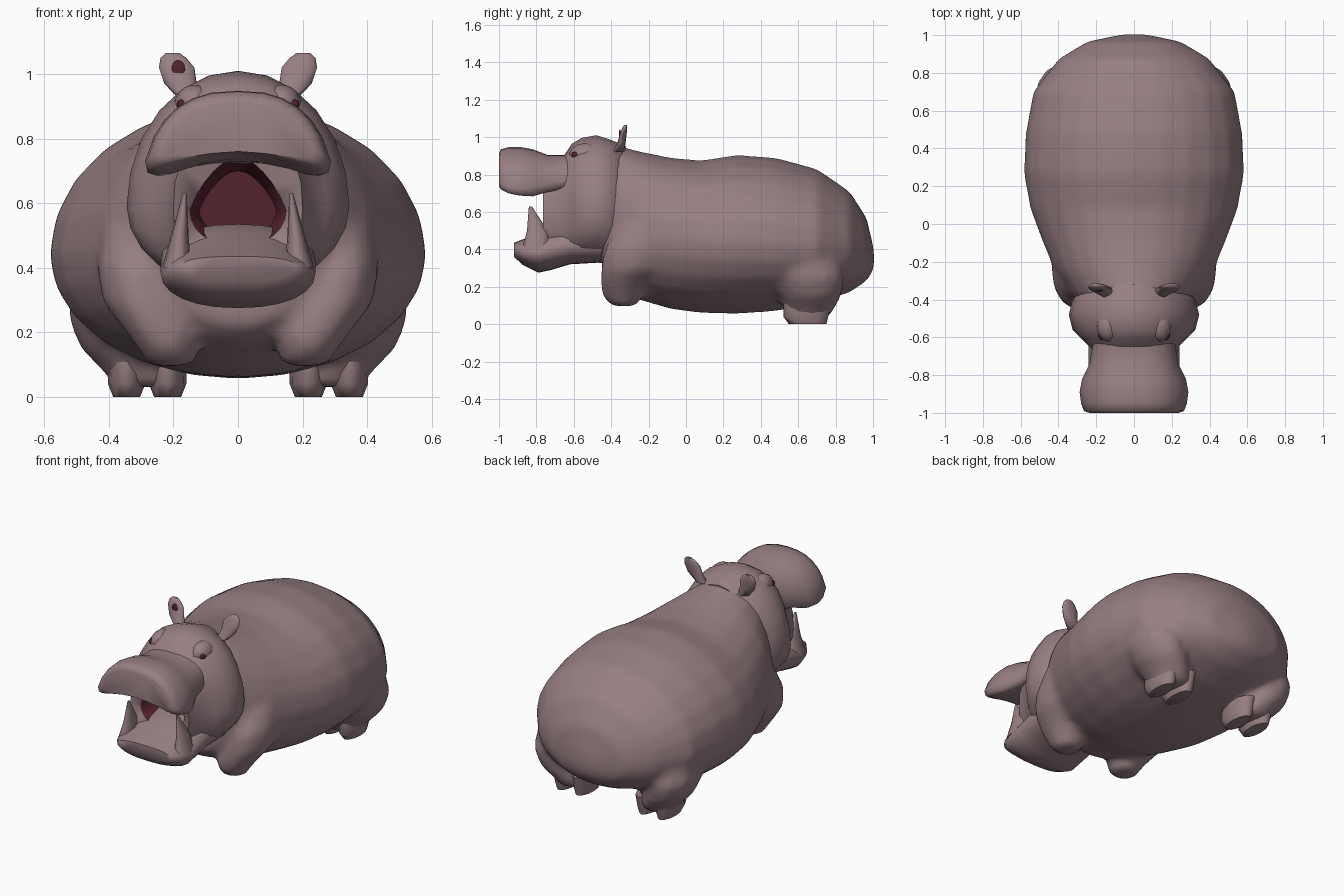
import bpy, bmesh, math
from mathutils import Vector


def material(name, rgb):
    m = bpy.data.materials.new(name)
    m.diffuse_color = (*rgb, 1)
    return m


HIDE = material("mauve hide", (0.31, 0.212, 0.226))
MAROON = material("dark maroon", (0.085, 0.016, 0.027))


def skin(name, rings, mat=HIDE, mirror=False, inner_from=None, angle=60):
    """Bridge a list of point rings into a closed, smooth shaded part."""
    bm = bmesh.new()
    for sx in ((1, -1) if mirror else (1,)):
        vs = [[bm.verts.new((p.x * sx, p.y, p.z)) for p in r] for r in rings]
        n = len(vs[0])
        for k in range(len(vs) - 1):
            for i in range(n):
                j = (i + 1) % n
                f = bm.faces.new((vs[k][i], vs[k][j], vs[k + 1][j], vs[k + 1][i]))
                if inner_from is not None and k >= inner_from:
                    f.material_index = 1
        bm.faces.new(vs[0])
        end = bm.faces.new(vs[-1])
        if inner_from is not None:
            end.material_index = 1
    bmesh.ops.recalc_face_normals(bm, faces=bm.faces)
    me = bpy.data.meshes.new(name)
    bm.to_mesh(me)
    bm.free()
    ob = bpy.data.objects.new(name, me)
    bpy.context.collection.objects.link(ob)
    me.materials.append(mat)
    if inner_from is not None:
        me.materials.append(MAROON)
    bpy.ops.object.select_all(action='DESELECT')
    ob.select_set(True)
    bpy.context.view_layer.objects.active = ob
    bpy.ops.object.shade_smooth_by_angle(angle=math.radians(angle))
    return ob


def section(y, hw, zw, top, bot, p=2.0, arch=0.0, taper=0.0, n=24):
    """Cross-section at y: widest at zw, underside arched, narrowing upwards."""
    pts = []
    for i in range(n):
        a = 2 * math.pi * i / n
        c, s = math.cos(a), math.sin(a)
        x = hw * math.copysign(abs(c) ** (2 / p), c)
        h = abs(s) ** (2 / p)
        z = zw + h * (top - zw) if s >= 0 else zw - h * (zw - bot)
        if s < 0:
            z += arch * (1 - (x / hw) ** 2)
        else:
            x *= 1 - taper * h
        pts.append(Vector((x, y, z)))
    return pts


def disc(z, cx, cy, rx, ry, n=12):
    return [Vector((cx + rx * math.cos(2 * math.pi * i / n),
                    cy + ry * math.sin(2 * math.pi * i / n), z)) for i in range(n)]


def ball(name, loc, size, mat=HIDE, mirror=True):
    cx, cy, cz = loc
    rings = []
    for k in range(9):
        a = math.pi * (0.03 + 0.94 * k / 8)
        rings.append(disc(cz + size[2] * math.cos(a), cx, cy,
                          size[0] * math.sin(a), size[1] * math.sin(a)))
    return skin(name, rings, mat, mirror)


# Barrel body with chest and rump
body = skin("body", [section(*r) for r in (
    (1.005, 0.06, 0.34, 0.40, 0.29), (0.965, 0.25, 0.37, 0.57, 0.23),
    (0.875, 0.40, 0.40, 0.71, 0.17), (0.70, 0.535, 0.42, 0.83, 0.11),
    (0.48, 0.575, 0.43, 0.89, 0.07), (0.27, 0.585, 0.44, 0.905, 0.055),
    (0.08, 0.55, 0.44, 0.875, 0.06), (-0.08, 0.49, 0.45, 0.89, 0.08),
    (-0.25, 0.42, 0.46, 0.925, 0.13), (-0.38, 0.33, 0.48, 0.96, 0.16),
    (-0.45, 0.25, 0.50, 0.90, 0.22))])

# Front legs with shoulders
front = skin("front_leg", [disc(*r) for r in (
    (0.64, 0.28, -0.16, 0.08, 0.10), (0.52, 0.315, -0.20, 0.11, 0.17),
    (0.40, 0.32, -0.24, 0.12, 0.20), (0.29, 0.285, -0.29, 0.135, 0.17),
    (0.20, 0.235, -0.335, 0.115, 0.125), (0.14, 0.215, -0.34, 0.09, 0.105),
    (0.095, 0.205, -0.33, 0.075, 0.065))], mirror=True)

# Hind legs with thighs
hind = skin("hind_leg", [disc(*r) for r in (
    (0.48, 0.38, 0.60, 0.09, 0.13), (0.38, 0.39, 0.63, 0.12, 0.17),
    (0.25, 0.395, 0.66, 0.135, 0.19), (0.15, 0.355, 0.67, 0.135, 0.165),
    (0.08, 0.30, 0.66, 0.12, 0.135), (0.03, 0.285, 0.65, 0.10, 0.11))], mirror=True)

# Fuse the legs into the body as one soft skin
bpy.ops.object.select_all(action='DESELECT')
for ob in (body, front, hind):
    ob.select_set(True)
bpy.context.view_layer.objects.active = body
bpy.ops.object.join()
body.modifiers.clear()
fuse = body.modifiers.new("Fuse", "REMESH")
fuse.mode, fuse.voxel_size, fuse.use_smooth_shade = 'VOXEL', 0.022, True
soft = body.modifiers.new("Soft", "SMOOTH")
soft.factor, soft.iterations = 0.5, 10

# Two broad toes on each hind foot
for side, x in (("inner", 0.218), ("outer", 0.345)):
    skin(side + "_hind_toe", [disc(*r) for r in (
        (0.12, x, 0.65, 0.06, 0.13), (0.04, x, 0.64, 0.058, 0.12),
        (0.0, x, 0.65, 0.042, 0.10))], mirror=True)

# Head with jowls; the last rings turn inwards as the mouth lining
skin("head", [section(*r) for r in (
    (-0.32, 0.25, 0.60, 0.95, 0.32), (-0.40, 0.325, 0.60, 0.985, 0.32),
    (-0.48, 0.345, 0.59, 1.01, 0.33), (-0.56, 0.325, 0.58, 0.995, 0.33),
    (-0.61, 0.275, 0.58, 0.965, 0.33, 2.3), (-0.66, 0.225, 0.58, 0.89, 0.33, 2.5),
    (-0.765, 0.20, 0.58, 0.80, 0.40, 2.8), (-0.74, 0.15, 0.58, 0.74, 0.47, 2.2, 0, 0.4),
    (-0.56, 0.12, 0.58, 0.70, 0.50, 2.2, 0, 0.4))], inner_from=7)

# Upper muzzle, broad at the lip and arched underneath
skin("muzzle", [section(*r) for r in (
    (-0.54, 0.20, 0.78, 0.93, 0.72, 2.5), (-0.62, 0.215, 0.77, 0.905, 0.70, 2.6, 0.02, 0.1),
    (-0.74, 0.235, 0.75, 0.905, 0.65, 2.6, 0.08, 0.15),
    (-0.82, 0.275, 0.735, 0.935, 0.60, 2.6, 0.14, 0.2),
    (-0.89, 0.288, 0.73, 0.948, 0.61, 2.6, 0.14, 0.2),
    (-0.95, 0.28, 0.735, 0.946, 0.635, 2.6, 0.12, 0.2),
    (-0.99, 0.265, 0.75, 0.935, 0.67, 2.6, 0.09, 0.2),
    (-1.0, 0.235, 0.765, 0.91, 0.70, 2.6, 0.06, 0.2))])

# Lower jaw
skin("lower_jaw", [section(*r) for r in (
    (-0.45, 0.24, 0.43, 0.52, 0.33, 2.5), (-0.62, 0.24, 0.42, 0.535, 0.32, 2.3),
    (-0.72, 0.24, 0.40, 0.51, 0.29, 2.2, 0, 0.1), (-0.79, 0.24, 0.385, 0.48, 0.275, 2.2, 0, 0.1),
    (-0.87, 0.22, 0.39, 0.455, 0.315, 2.5, 0, 0.1), (-0.92, 0.18, 0.40, 0.435, 0.36, 2.6))])

# Lower tusks
skin("lower_tusk", [disc(*r) for r in (
    (0.40, 0.19, -0.80, 0.045, 0.075), (0.50, 0.18, -0.795, 0.027, 0.055),
    (0.63, 0.165, -0.832, 0.006, 0.008))], mirror=True)

# Low brows with eyes on the sides
ball("brow", (0.135, -0.54, 0.905), (0.062, 0.085, 0.062))
ball("eye", (0.172, -0.592, 0.905), (0.018, 0.022, 0.017), MAROON)

# Ears, with one dark inner patch
skin("ear", [disc(*r) for r in (
    (0.92, 0.145, -0.36, 0.035, 0.03), (0.97, 0.178, -0.345, 0.05, 0.022),
    (1.02, 0.19, -0.335, 0.055, 0.018), (1.05, 0.2, -0.327, 0.04, 0.013),
    (1.066, 0.203, -0.323, 0.02, 0.008))], mirror=True)
ball("inner_ear", (-0.185, -0.353, 1.015), (0.022, 0.005, 0.028), MAROON, False)
